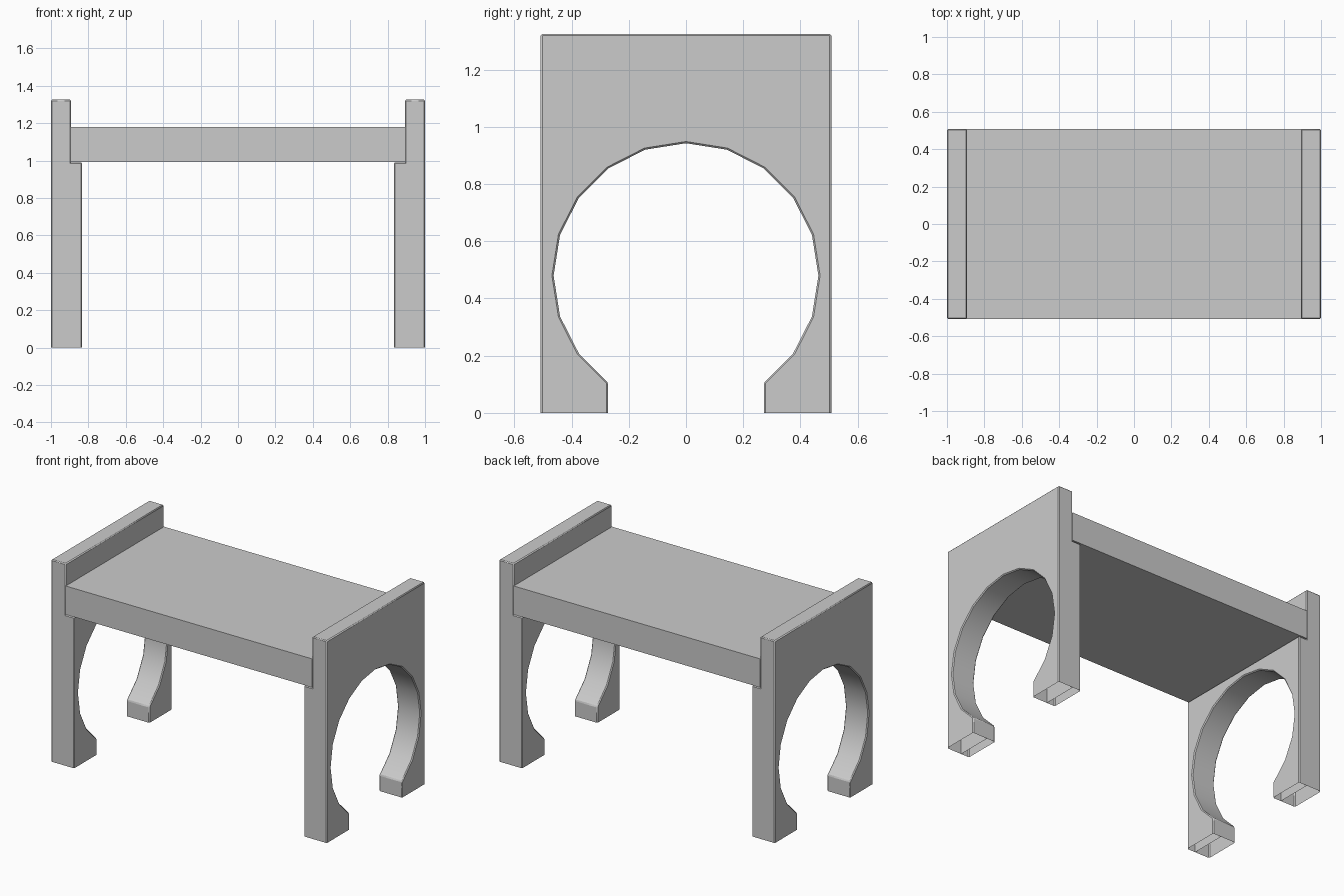
import bpy, bmesh
from math import sin, cos, radians

if "Cube" in bpy.data.objects:
    bpy.data.objects.remove(bpy.data.objects["Cube"])

HALF_Y = 0.508            # half depth of the bench
TOP_Z = 1.325             # top of the end panels
LEDGE_Z = 0.99            # where the seat rests
ARCH_Z, ARCH_R = 0.48, 0.463


def make_object(name, bm):
    mesh = bpy.data.meshes.new(name)
    bmesh.ops.recalc_face_normals(bm, faces=bm.faces[:])
    bm.to_mesh(mesh)
    bm.free()
    ob = bpy.data.objects.new(name, mesh)
    bpy.context.collection.objects.link(ob)
    return ob


def extrude_x(bm, face, dx, keep):
    """Extrude one face along x and return the new cap."""
    res = bmesh.ops.extrude_face_region(bm, geom=[face], use_keep_orig=keep)
    verts = [g for g in res["geom"] if isinstance(g, bmesh.types.BMVert)]
    bmesh.ops.translate(bm, verts=verts, vec=(dx, 0, 0))
    return next(g for g in res["geom"] if isinstance(g, bmesh.types.BMFace))


# End panel: arch outline with a 20-sided opening and two square feet
arch = [(ARCH_R * cos(radians(a)), ARCH_Z + ARCH_R * sin(radians(a)))
        for a in range(-54, 235, 18)]
foot_y = arch[0][0]
outline = ([(foot_y, 0)] + arch + [(-foot_y, 0), (-HALF_Y, 0), (-HALF_Y, TOP_Z),
           (HALF_Y, TOP_Z), (HALF_Y, 0)])
bm = bmesh.new()
outer = bm.faces.new([bm.verts.new((1.0, y, z)) for y, z in outline])
inner = extrude_x(bm, outer, -0.107, True)

# Thicken the inner side below the seat to make the supporting ledge
bmesh.ops.bisect_plane(bm, geom=[inner] + inner.edges[:] + inner.verts[:],
                       plane_co=(0, 0, LEDGE_Z), plane_no=(0, 0, 1))
lower = next(f for f in bm.faces
             if all(abs(v.co.x - 0.893) < 1e-4 and v.co.z < LEDGE_Z + 1e-4 for v in f.verts))
extrude_x(bm, lower, -0.06, False)
bmesh.ops.recalc_face_normals(bm, faces=bm.faces[:])
bmesh.ops.dissolve_limit(bm, angle_limit=radians(1), verts=bm.verts[:], edges=bm.edges[:])

# Feet are open underneath
soles = [f for f in bm.faces if all(v.co.z < 1e-4 for v in f.verts)]
bmesh.ops.delete(bm, geom=soles, context='FACES')
panels = make_object("end_panels", bm)
bpy.context.view_layer.objects.active = panels
panels.select_set(True)
bpy.ops.object.shade_smooth_by_angle(angle=radians(30))
mirror = panels.modifiers.new("Mirror", 'MIRROR')
mirror.use_axis[0] = True
bevel = panels.modifiers.new("Bevel", 'BEVEL')
bevel.width = 0.006
bevel.segments = 1
bevel.limit_method = 'ANGLE'
bevel.angle_limit = radians(40)

# Seat board resting on the ledges
bm = bmesh.new()
bmesh.ops.create_cube(bm, size=1.0)
bmesh.ops.scale(bm, verts=bm.verts[:], vec=(1.79, 2 * HALF_Y + 0.002, 0.187))
bmesh.ops.translate(bm, verts=bm.verts[:], vec=(0, 0, 1.0865))
make_object("seat", bm)
